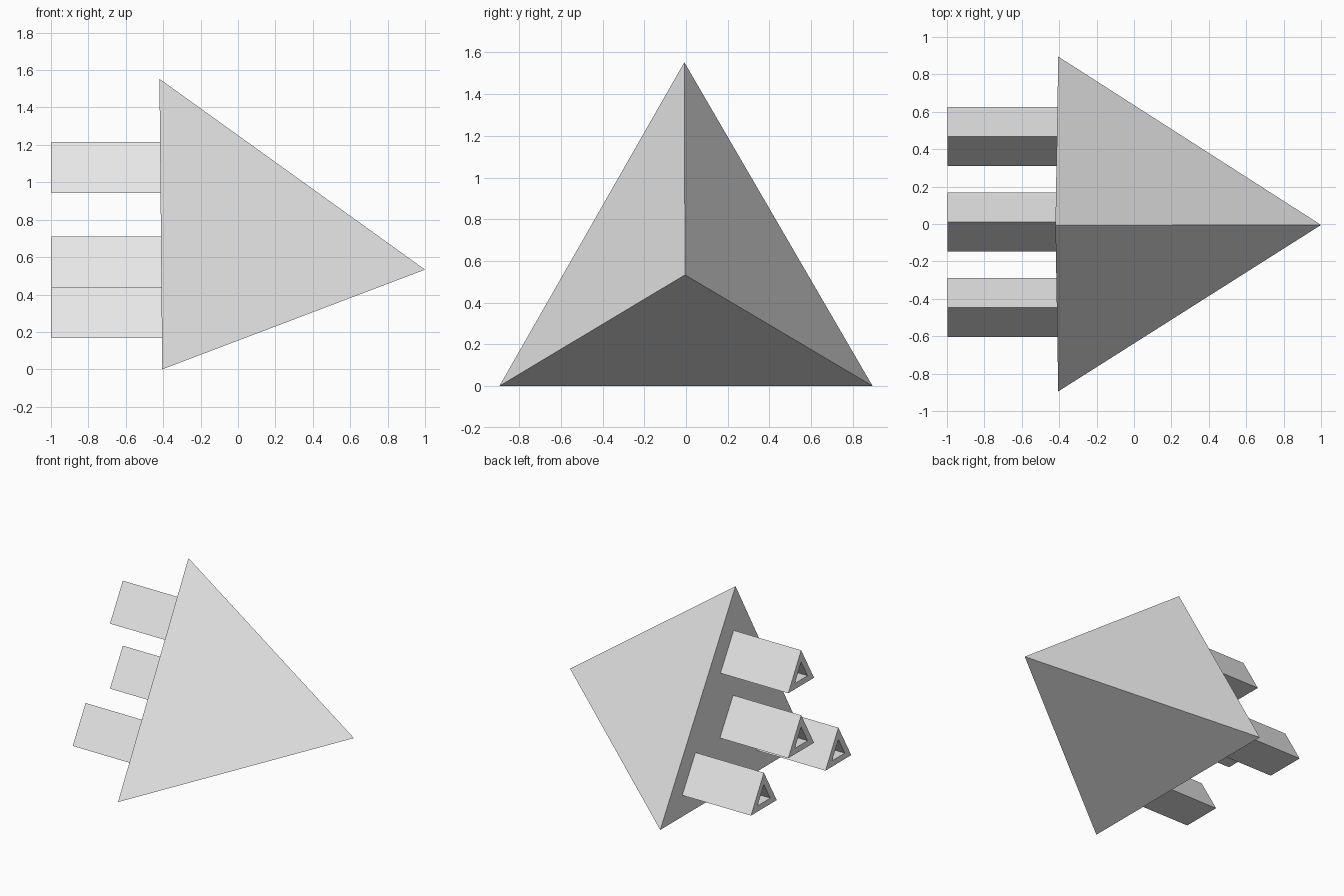
import bpy
import bmesh

if "Cube" in bpy.data.objects:
    bpy.data.objects.remove(bpy.data.objects["Cube"], do_unlink=True)

grey = bpy.data.materials.new("light grey")
grey.use_nodes = True
grey.diffuse_color = (0.8, 0.8, 0.8, 1)
grey.node_tree.nodes["Principled BSDF"].inputs["Base Color"].default_value = (0.8, 0.8, 0.8, 1)


def finish(name, bm):
    bmesh.ops.recalc_face_normals(bm, faces=bm.faces)
    mesh = bpy.data.meshes.new(name)
    bm.to_mesh(mesh)
    bm.free()
    mesh.materials.append(grey)
    obj = bpy.data.objects.new(name, mesh)
    bpy.context.collection.objects.link(obj)
    return obj


def triangle(bm, x, y, z, scale):
    """Upright triangle facing along x, scaled about its centroid."""
    half, height = 0.158 * scale, 0.273 * scale
    low = z + 0.091 * (1 - scale)
    return [bm.verts.new(p) for p in
            ((x, y - half, low), (x, y + half, low), (x, y, low + height))]


# Pointed body: a tetrahedron lying with its tip towards +x
bm = bmesh.new()
tip = bm.verts.new((1, -0.005, 0.533))
base = [bm.verts.new(p) for p in
        ((-0.405, -0.895, 0), (-0.405, 0.895, 0), (-0.42, -0.008, 1.553))]
bm.faces.new(base)
for i in range(3):
    bm.faces.new((base[i], base[(i + 1) % 3], tip))
finish("pointed_body", bm)


def tube(name, y, z):
    """Hollow triangular tube, open at the rear and sunk into the body base."""
    bm = bmesh.new()
    rings = [triangle(bm, x, y, z, s)
             for x, s in ((-0.4, 1), (-0.997, 1), (-0.997, 0.5), (-0.4, 0.5))]
    for k in range(4):
        a, b = rings[k], rings[(k + 1) % 4]
        for i in range(3):
            j = (i + 1) % 3
            bm.faces.new((a[i], a[j], b[j], b[i]))
    finish(name, bm)


# Exhaust tubes: two low, one central, one high
tube("left_low_tube", -0.447, 0.167)
tube("right_low_tube", 0.468, 0.167)
tube("centre_tube", 0.01, 0.438)
tube("top_tube", 0.01, 0.943)
